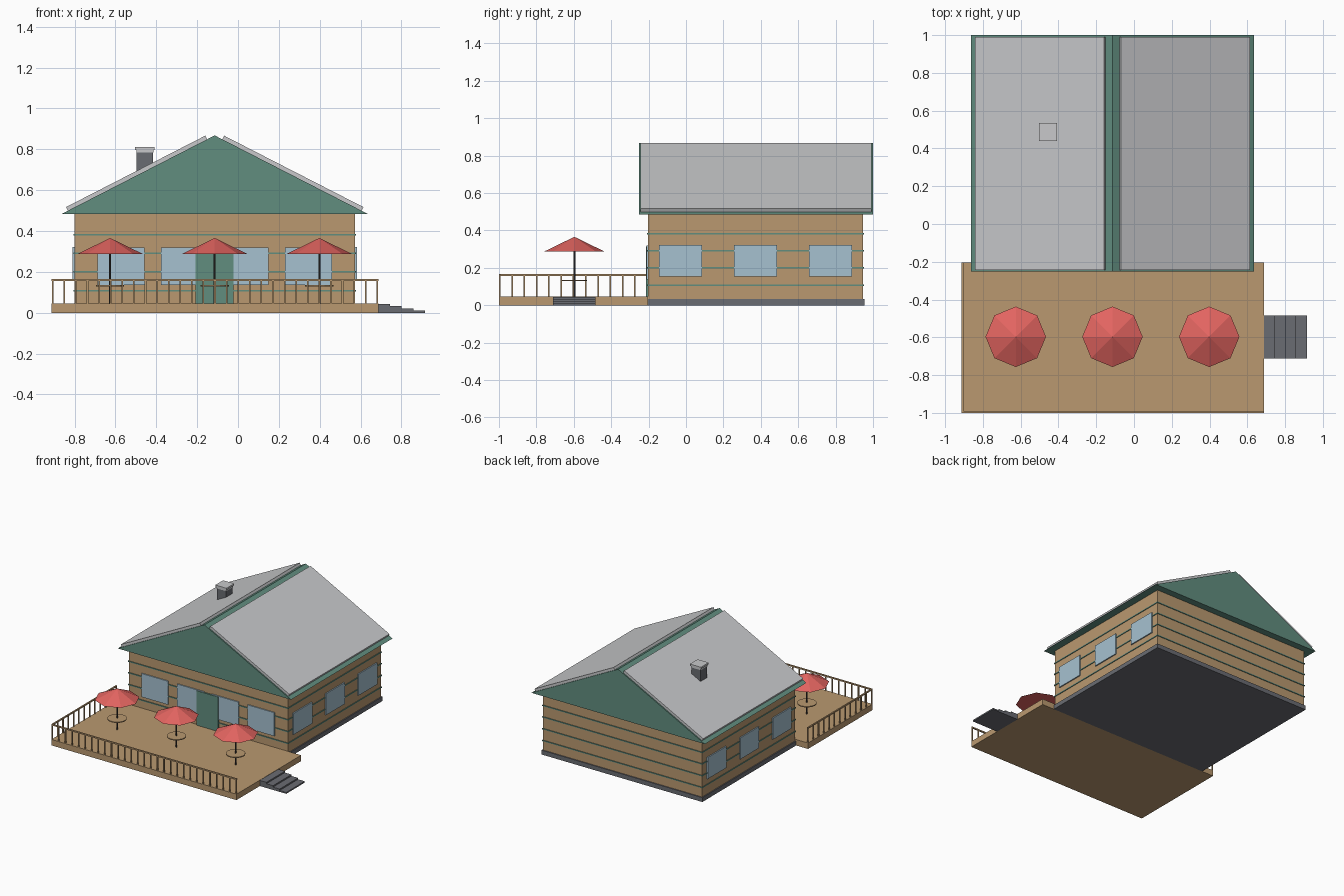
import bpy
import bmesh
from math import hypot

cube = bpy.data.objects.get("Cube")
if cube:
    bpy.data.objects.remove(cube, do_unlink=True)


def material(name, rgb):
    # Display-space colour converted to linear
    lin = [((c / 255 + 0.055) / 1.055) ** 2.4 for c in rgb] + [1]
    m = bpy.data.materials.new(name)
    m.use_nodes = True
    m.diffuse_color = lin
    m.node_tree.nodes["Principled BSDF"].inputs["Base Color"].default_value = lin
    return m


WOOD = material("tan wood", (186, 153, 112))
GREEN = material("green paint", (97, 141, 127))
ROOF = material("light grey roofing", (200, 201, 203))
STONE = material("dark grey stone", (106, 108, 114))
GLASS = material("pale blue glass", (166, 193, 208))
RED = material("red fabric", (226, 100, 96))
METAL = material("dark metal", (62, 58, 56))


def finish(name, bm, mat):
    bmesh.ops.recalc_face_normals(bm, faces=bm.faces)
    me = bpy.data.meshes.new(name)
    bm.to_mesh(me)
    bm.free()
    me.materials.append(mat)
    ob = bpy.data.objects.new(name, me)
    bpy.context.collection.objects.link(ob)
    return ob


def add_box(bm, x, y, z):
    verts = bmesh.ops.create_cube(bm, size=1)["verts"]
    for v in verts:
        for i, (a, b) in enumerate((x, y, z)):
            v.co[i] = a if v.co[i] < 0 else b


def boxes(name, items, mat):
    bm = bmesh.new()
    for item in items:
        add_box(bm, *item)
    return finish(name, bm, mat)


def prism(name, profile, y0, y1, mat):
    # Extrude an x-z profile along y
    bm = bmesh.new()
    face = bm.faces.new([bm.verts.new((x, y0, z)) for x, z in profile])
    geo = bmesh.ops.extrude_face_region(bm, geom=[face])["geom"]
    for v in geo:
        if isinstance(v, bmesh.types.BMVert):
            v.co.y = y1
    return finish(name, bm, mat)


def cone(name, x, y, z0, z1, r0, r1, sides, mat):
    bm = bmesh.new()
    bmesh.ops.create_cone(bm, cap_ends=True, segments=sides, radius1=r0,
                          radius2=r1, depth=z1 - z0)
    bmesh.ops.translate(bm, verts=bm.verts, vec=(x, y, (z0 + z1) / 2))
    return finish(name, bm, mat)


MID = -0.114                      # ridge line of the house
X0, X1 = MID - 0.687, MID + 0.687
Y0, Y1 = -0.203, 0.946
DECK_X0, DECK_X1, DECK_Y0, DECK_Z = -0.912, 0.687, -1.0, 0.046

# House body
boxes("foundation", [((X0 - .008, X1 + .008), (Y0, Y1 + .008), (0, .034))], STONE)
boxes("walls", [((X0, X1), (Y0, Y1), (.034, .485))], WOOD)
boxes("wall_stripes", [((X0 - .005, X1 + .005), (Y0 - .005, Y1 + .005), (z - .004, z + .004))
                       for z in (.108, .2, .292, .382)], GREEN)

# Windows on the front and both sides
front = [((c - .115, c + .115), (Y0 - .008, Y0 + .002), (.137, .32))
         for c in (MID - .459, MID - .149, MID + .149, MID + .459)]
boxes("front_windows", front, GLASS)
for name, wall in (("right_windows", X0), ("left_windows", X1)):
    boxes(name, [((wall - .009, wall + .009), (c - .115, c + .115), (.155, .322))
                 for c in (-.029, .372, .773)], GLASS)
boxes("door", [((MID - .093, MID + .093), (Y0 - .012, Y0 + .002), (DECK_Z, .315))], GREEN)

# Gable roof with a sheet on each slope
HALF, EAVE, RIDGE = .749, .484, .868
prism("gable_roof", [(MID - HALF, EAVE), (MID + HALF, EAVE), (MID, RIDGE)], -.252, 1.0, GREEN)
slope = (RIDGE - EAVE) / HALF
length = hypot(1, slope)
nx, nz = .02 * slope / length, .02 / length
for name, side in (("right_roof_sheet", -1), ("left_roof_sheet", 1)):
    (a, az), (b, bz) = [(d, RIDGE - d * slope) for d in (.037, .719)]
    pts = [(a, az), (b, bz), (b + nx, bz + nz), (a + nx, az + nz)]
    prism(name, [(MID + side * d, z) for d, z in pts], -.243, .991, ROOF)

# Chimney and its cap
CX, CY = -.456, .488
boxes("chimney", [((CX - .04, CX + .04), (CY - .04, CY + .04), (.6, .786))], STONE)
boxes("chimney_cap", [((CX - .042, CX + .042), (CY - .042, CY + .042), (.784, .797)),
                      ((CX - .048, CX + .048), (CY - .048, CY + .048), (.797, .811))], ROOF)

# Deck and steps
boxes("deck", [((DECK_X0, DECK_X1), (DECK_Y0, Y0), (0, DECK_Z))], WOOD)
run = .057
boxes("steps", [((DECK_X1 + i * run, DECK_X1 + (i + 1) * run), (-.712, -.484),
                 (0, .044 - i * .011)) for i in range(4)], STONE)

# Railings along the front and right edges
P = .004
rails = [((DECK_X0, DECK_X1), (DECK_Y0, DECK_Y0 + .01), (.156, .166)),
         ((DECK_X0, DECK_X0 + .01), (DECK_Y0, Y0), (.156, .166))]
boxes("handrails", rails, WOOD)


def post(x, y):
    return ((x - P, x + P), (y - P, y + P), (DECK_Z, .157))


def spread(a, b, n):
    return [a + (b - a) * i / n for i in range(n + 1)]


edge_x, edge_y = DECK_X0 + .005, DECK_Y0 + .005
posts = [post(x, edge_y) for x in spread(edge_x, DECK_X1 - .005, 28)]
posts += [post(edge_x, y) for y in spread(edge_y, Y0 - .005, 12)[1:]]
boxes("railing_posts", posts, WOOD)

# Tables with parasols
for label, x in (("right", MID - .512), ("middle", MID), ("left", MID + .512)):
    y = -.597
    cone(label + "_parasol", x, y, .288, .366, .16, 0, 8, RED)
    cone(label + "_parasol_pole", x, y, DECK_Z, .3, .005, .005, 8, METAL)
    cone(label + "_table_top", x, y, .129, .136, .069, .069, 16, WOOD)
